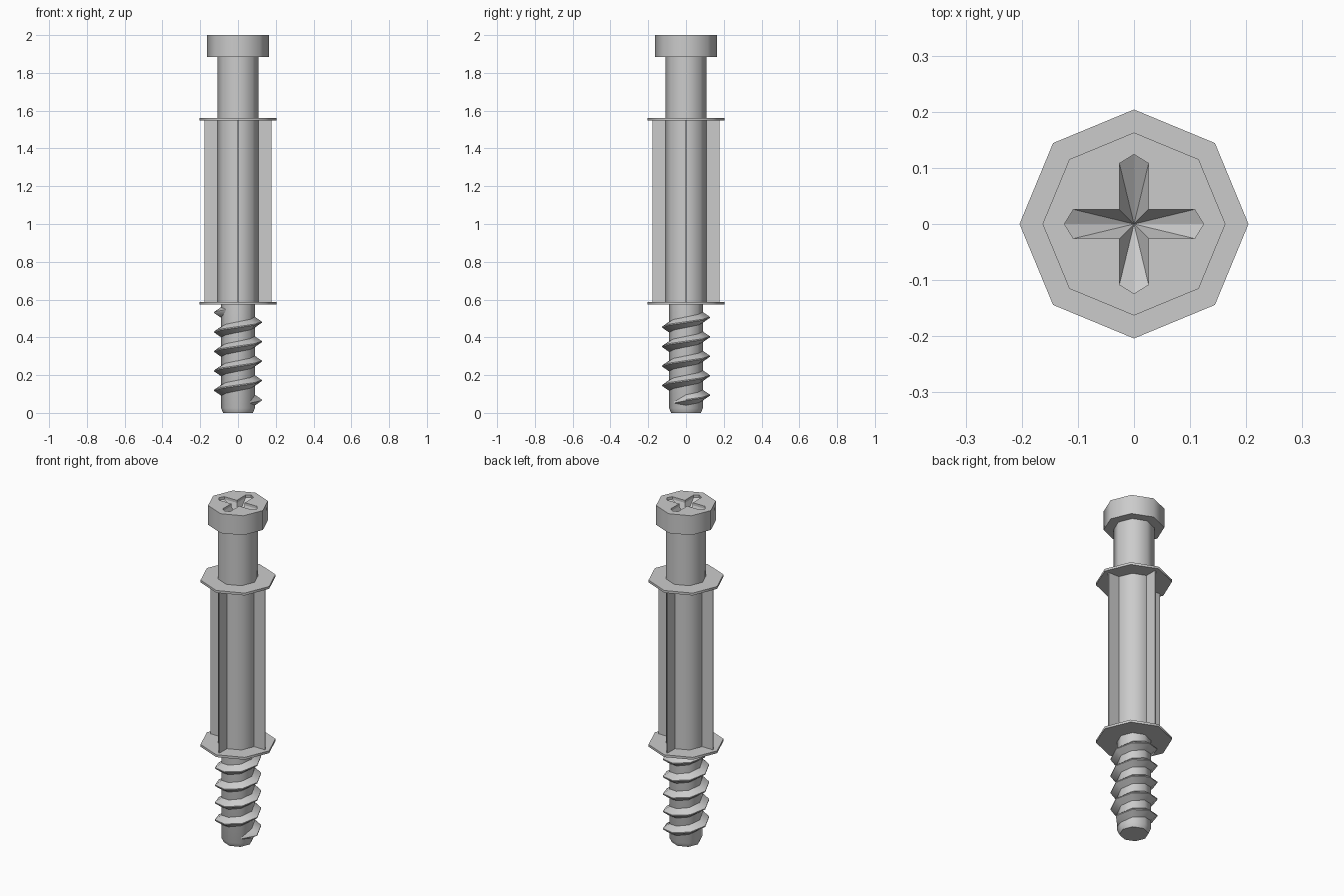
import bpy, bmesh
from math import cos, sin, pi, radians

if "Cube" in bpy.data.objects:
    bpy.data.objects.remove(bpy.data.objects["Cube"])

SIDES = 8


def finish(name, bm, smooth=True):
    bmesh.ops.recalc_face_normals(bm, faces=bm.faces[:])
    me = bpy.data.meshes.new(name)
    bm.to_mesh(me)
    bm.free()
    ob = bpy.data.objects.new(name, me)
    bpy.context.collection.objects.link(ob)
    bpy.context.view_layer.objects.active = ob
    if smooth:
        bpy.ops.object.select_all(action='DESELECT')
        ob.select_set(True)
        bpy.ops.object.shade_smooth_by_angle(angle=radians(50))
    return ob


def lathe(name, profile):
    """Capped eight-sided solid from (radius, z) points, bottom to top."""
    bm = bmesh.new()
    rings = [[bm.verts.new((r * cos(2 * pi * i / SIDES), r * sin(2 * pi * i / SIDES), z))
              for i in range(SIDES)] for r, z in profile]
    for a, b in zip(rings, rings[1:]):
        for i in range(SIDES):
            j = (i + 1) % SIDES
            bm.faces.new((a[i], a[j], b[j], b[i]))
    bm.faces.new(rings[0])
    bm.faces.new(rings[-1])
    return finish(name, bm)


# Core, flanges and neck
lathe("screw_shaft", [(0.078, 0), (0.09, 0.025), (0.09, 0.58)])
lathe("lower_flange", [(0.204, 0.574), (0.204, 0.588)])
lathe("dowel_core", [(0.109, 0.58), (0.109, 1.89)])
lathe("upper_flange", [(0.204, 1.547), (0.204, 1.561)])

# Head with a cross-shaped recess sloping to its centre
head = lathe("head", [(0.163, 1.885), (0.163, 2.0)])
bm = bmesh.new()
outline = []
for k in range(4):
    c, s = cos(k * pi / 2), sin(k * pi / 2)
    for x, y in ((0.108, -0.026), (0.124, 0), (0.108, 0.026), (0.026, 0.026)):
        outline.append((c * x - s * y, s * x + c * y))
top = [bm.verts.new((x, y, 2.03)) for x, y in outline]
rim = [bm.verts.new((x, y, 1.985)) for x, y in outline]
apex = bm.verts.new((0, 0, 1.92))
n = len(outline)
for i in range(n):
    j = (i + 1) % n
    bm.faces.new((rim[i], rim[j], top[j], top[i]))
    bm.faces.new((rim[j], rim[i], apex))
bm.faces.new(top)
cutter = finish("recess_cutter", bm, smooth=False)
cutter.hide_render = True
cutter.hide_set(True)
mod = head.modifiers.new("recess", 'BOOLEAN')
mod.operation = 'DIFFERENCE'
mod.solver = 'EXACT'
mod.object = cutter
bpy.context.view_layer.objects.active = head
bpy.ops.object.modifier_apply(modifier=mod.name)
bpy.data.objects.remove(cutter)

# Four thin ribs between the flanges
bm = bmesh.new()
for sx, sy in ((0.356, 0.006), (0.006, 0.356)):
    box = bmesh.ops.create_cube(bm, size=1)["verts"]
    bmesh.ops.scale(bm, vec=(sx, sy, 0.97), verts=box)
    bmesh.ops.translate(bm, vec=(0, 0, 1.067), verts=box)
finish("ribs", bm, smooth=False)

# Right-hand thread: triangular section swept up a helix, fading at both ends
bm = bmesh.new()
PITCH, TURNS = 0.103, 4.5
steps = int(TURNS * SIDES)
sections = []
for i in range(-1, steps + 2):
    a = 2 * pi * i / SIDES
    z = 0.068 + PITCH * i / SIDES
    end = i in (-1, steps + 1)
    tip, half = (0.09, 0.006) if end else (0.126, 0.03)
    sections.append([bm.verts.new((r * cos(a), r * sin(a), z + dz))
                     for r, dz in ((0.087, -half), (tip, -0.003), (tip, 0.003), (0.087, half))])
for p, q in zip(sections, sections[1:]):
    for i in range(4):
        j = (i + 1) % 4
        bm.faces.new((p[i], p[j], q[j], q[i]))
bm.faces.new(sections[0])
bm.faces.new(sections[-1])
finish("screw_thread", bm)
